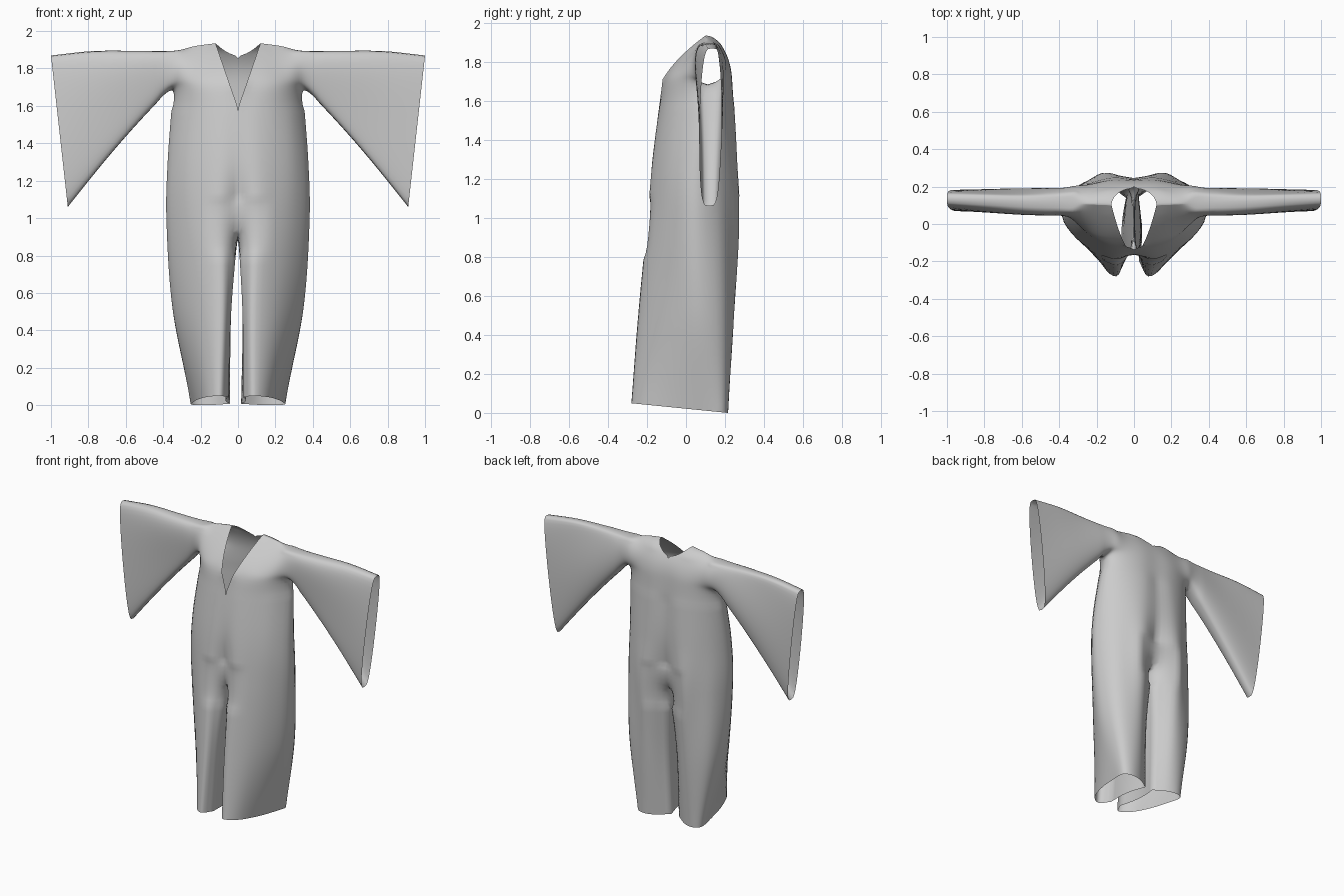
import bpy, bmesh
from math import sin, cos, pi
from mathutils import Vector

if "Cube" in bpy.data.objects:
    bpy.data.objects.remove(bpy.data.objects["Cube"])

# Half cross-sections (x, y) from centre front round the side to centre back
KEYS = [
    (0.00, [(.04, -.20), (.085, -.28), (.16, -.225), (.215, -.08), (.243, .08), (.25, .18), (.20, .215), (.12, .20), (.03, .14)]),
    (0.50, [(.03, -.17), (.08, -.245), (.19, -.19), (.29, -.07), (.347, .06), (.32, .18), (.23, .235), (.13, .24), (.03, .16)]),
    (0.97, [(0, -.14), (.09, -.20), (.20, -.16), (.31, -.075), (.382, .04), (.34, .16), (.25, .23), (.14, .275), (0, .20)]),
    (1.30, [(0, -.165), (.10, -.17), (.21, -.13), (.31, -.06), (.376, .05), (.335, .15), (.24, .225), (.13, .262), (0, .245)]),
    (1.71, [(0, -.12), (.10, -.11), (.20, -.075), (.29, .0), (.345, .12), (.30, .18), (.21, .22), (.10, .24), (0, .23)]),
]
M, SEG, CROTCH = 16, 12, 2      # columns per quarter, rows per key, key index of crotch
SIDE_X, ARMPIT_Z, VEE_Z = .345, 1.71, 1.59


def lerp(a, b, t):
    return a + (b - a) * t


def smooth(t):
    t = min(1, max(0, t))
    return t * t * (3 - 2 * t)


def spline(pts, u):
    """Catmull-Rom curve through pts, u in 0..len-1."""
    n = len(pts) - 1
    i = min(int(u), n - 1)
    t = u - i
    p1, p2 = pts[i], pts[i + 1]
    p0 = pts[i - 1] if i else p1 * 2 - p2
    p3 = pts[i + 2] if i + 2 <= n else p2 * 2 - p1
    return .5 * (2 * p1 + (p2 - p0) * t + (2 * p0 - 5 * p1 + 4 * p2 - p3) * t ** 2
                 + (3 * p1 - p0 - 3 * p2 + p3) * t ** 3)


def vee(z):
    return .12 * max(0, z - VEE_Z) / .34


def outer_row(u):
    """Half ring of the body / outer leg at key position u."""
    pts = [spline([Vector((*ring[j], z)) for z, ring in KEYS], u) for j in range(9)]
    row = [spline(pts, 8 * k / (2 * M)) for k in range(2 * M + 1)]
    for k, p in enumerate(row):
        p.x = max(0, p.x)
        if k < M:                                   # open the V neck
            p.x += vee(p.z) * (1 - k / M)
        p.z += .1 * (.22 - p.y) * max(0, 1 - p.z / .5)   # hem rises to the front
    if u >= CROTCH:
        row[0].x = vee(row[0].z)
        row[-1].x = 0
    return row


def inner_row(row, u):
    """Inner leg from the front seam to the back seam."""
    a, b, out = row[0], row[-1], []
    f = u / CROTCH
    for k in range(11):
        p = a.lerp(b, k / 10)
        p.x += .02 * sin(pi * k / 10) * (1 - f)
        p.z -= .05 * sin(pi * k / 10) * smooth(f)
        out.append(p)
    return out


def yoke_column(front, back, top, w, b, k):
    """Front-over-shoulder-to-back strip; b = 0 at the neck, 1 on the sleeve."""
    col = []
    for j in range(41):
        t = pi * j / 40
        c, s = cos(t), max(0, sin(t)) if 0 < j < 40 else 0
        h = s ** (1 + b)
        base = front if c > 0 else back
        g = h
        if c < 0:                                   # scooped back neckline
            g = lerp(max(0, (h - .7) / .3) ** .6, h, min(1, k / M * 1.5))
        fall = lerp(c * c, 1 - h, .6) if c > 0 else -c
        y = lerp(top.y, base.y, fall)
        s2 = abs(sin(2 * t)) if 0 < j < 40 else 0
        bulge = w * b ** 3 * s2 ** lerp(2, .5, b ** 3)
        y += -bulge if c > 0 else bulge
        col.append(Vector((lerp(base.x, top.x, g), y, lerp(base.z, top.z, h))))
    return col


# Shoulder and sleeve top line
TOP = [Vector(p) for p in ((.12, .10, 1.935), (.23, .105, 1.92), (.345, .115, 1.895),
                           (.56, .12, 1.895), (.78, .13, 1.893), (1.0, .135, 1.87))]

body = [outer_row(i / SEG) for i in range(4 * SEG + 1)]
inner = [inner_row(body[i], i / SEG) for i in range(CROTCH * SEG + 1)]

ring = body[-1]
yoke = [yoke_column(ring[k], ring[2 * M - k], spline(TOP, 2 * k / M), .075, smooth(k / M), k)
        for k in range(M + 1)]
sleeve = []
for i in range(25):
    f = i / 24
    low = Vector((lerp(SIDE_X, .91, f), .12, lerp(ARMPIT_Z, 1.06, f) + .02 * sin(pi * f)))
    col = yoke_column(low, low, spline(TOP, 2 + 3 * f), lerp(.075, .058, f), 1, M)
    for j, p in enumerate(col):                     # soft drape folds under the arm
        t = pi * j / 40
        p.y += .012 * sin(pi * f) * sin(4 * t) * sin(t) * (1 if j < 20 else -1)
    sleeve.append(col)

# Assemble both halves and weld the seams
bm = bmesh.new()


def add_panel(grid, side):
    vs = [[bm.verts.new((p.x * side, p.y, p.z)) for p in r] for r in grid]
    for r0, r1 in zip(vs, vs[1:]):
        for k in range(len(r0) - 1):
            q = (r0[k], r0[k + 1], r1[k + 1], r1[k])
            bm.faces.new(q if side > 0 else q[::-1])


for side in (1, -1):
    for panel in (body, inner, yoke, sleeve):
        add_panel(panel, side)
bmesh.ops.remove_doubles(bm, verts=bm.verts, dist=.0008)

# Relax the chest, armhole and crotch seams
relax = [v for v in bm.verts if not v.is_boundary and
         ((1.58 < v.co.z < 1.88 and abs(v.co.x) < .43) or
          (.8 < v.co.z < 1.1 and abs(v.co.x) < .15))]
for _ in range(14):
    bmesh.ops.smooth_vert(bm, verts=relax, factor=.5, use_axis_x=True,
                          use_axis_y=True, use_axis_z=True)
for v in bm.verts:                                  # legs hang slightly off centre
    v.co.x -= .015 * max(0, 1 - abs(v.co.x) / .25) * max(0, 1 - v.co.z / .95)
bmesh.ops.recalc_face_normals(bm, faces=bm.faces)
low_z = min(v.co.z for v in bm.verts)
for v in bm.verts:
    v.co.z -= low_z

mesh = bpy.data.meshes.new("robe_jumpsuit")
bm.to_mesh(mesh)
bm.free()
for p in mesh.polygons:
    p.use_smooth = True
obj = bpy.data.objects.new("robe_jumpsuit", mesh)
bpy.context.collection.objects.link(obj)
